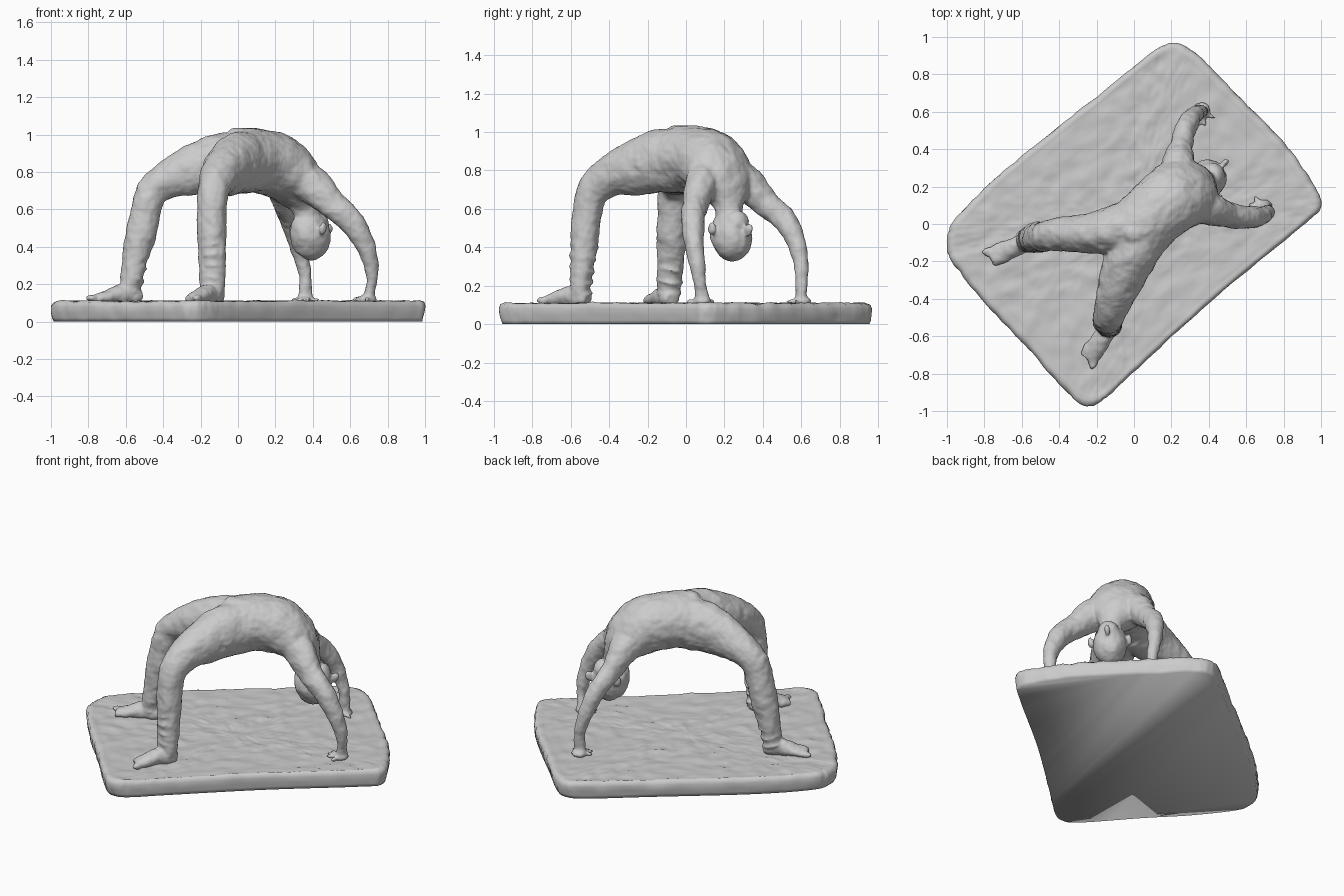
import bpy, bmesh, math
from mathutils import Vector, Matrix, noise

if "Cube" in bpy.data.objects:
    bpy.data.objects.remove(bpy.data.objects["Cube"])


def spline(pts, n, closed=False):
    """Catmull-Rom through points of any dimension."""
    out, m = [], len(pts)
    get = (lambda i: pts[i % m]) if closed else (lambda i: pts[max(0, min(m - 1, i))])
    for i in range(m if closed else m - 1):
        a, b, c, d = (get(i + k) for k in (-1, 0, 1, 2))
        for s in range(n):
            t = s / n
            out.append([0.5 * (2 * q + (r - p) * t + (2 * p - 5 * q + 4 * r - w) * t * t
                               + (3 * q - p - 3 * r + w) * t ** 3)
                        for p, q, r, w in zip(a, b, c, d)])
    if not closed:
        out.append(list(pts[-1]))
    return out


def bridge(bm, a, b):
    n = len(a)
    for i in range(n):
        bm.faces.new((a[i], a[(i + 1) % n], b[(i + 1) % n], b[i]))


def limb(bm, pts, side, seg=24):
    """Elliptical tube; each point is x, y, z, radius along side, other radius."""
    path, side, rings = spline(pts, 5), Vector(side).normalized(), []
    for i, p in enumerate(path):
        tan = (Vector(path[min(i + 1, len(path) - 1)][:3]) - Vector(path[max(i - 1, 0)][:3])).normalized()
        u = (side - tan * side.dot(tan)).normalized()
        v = tan.cross(u)
        c = Vector(p[:3])
        rings.append([bm.verts.new(c + u * p[3] * math.cos(k * math.tau / seg)
                                   + v * p[4] * math.sin(k * math.tau / seg)) for k in range(seg)])
    for a, b in zip(rings, rings[1:]):
        bridge(bm, a, b)
    bm.faces.new(rings[0][::-1])
    bm.faces.new(rings[-1])


def ball(bm, c, r, yaw=0.0, tilt=0.0):
    """Ellipsoid with its local x turned to yaw and pitched by tilt (degrees)."""
    m = (Matrix.Translation(c) @ Matrix.Rotation(math.radians(yaw), 4, 'Z')
         @ Matrix.Rotation(math.radians(tilt), 4, 'Y') @ Matrix.Diagonal((*r, 1)))
    bmesh.ops.create_uvsphere(bm, u_segments=24, v_segments=14, radius=1, matrix=m)


def finish(bm, name):
    bmesh.ops.recalc_face_normals(bm, faces=bm.faces)
    me = bpy.data.meshes.new(name)
    bm.to_mesh(me)
    bm.free()
    me.polygons.foreach_set("use_smooth", [True] * len(me.polygons))
    ob = bpy.data.objects.new(name, me)
    bpy.context.collection.objects.link(ob)
    return ob


# Base slab: rough hewn outline, chipped sides, bumpy top, flat underside
outline = [(-1, -.1), (-.96, .02), (-.7, .28), (-.2, .68), (.1, .92), (.22, .97), (.32, .92),
           (.5, .74), (.8, .44), (.94, .24), (1, .1), (.9, -.01), (.45, -.38), (0, -.79),
           (-.15, -.93), (-.24, -.97), (-.34, -.92), (-.6, -.63), (-.8, -.42), (-.97, -.2)]
edge = spline(outline, 14, True)
levels = [(.985, 0), (.992, .02), (.998, .05), (1, .08), (.99, .1), (.97, .11)]
levels += [(.97 * (1 - i / 42), .107) for i in range(1, 42)]
bm = bmesh.new()
rings = []
for j, (s, z) in enumerate(levels):
    ring = []
    for x, y in edge:
        p = Vector((x * s, y * s, z))
        if j:
            k = .008 * noise.noise(p * 14) + .004 * noise.noise(p * 35)
            if j < 5:
                p.x *= 1 + k
                p.y *= 1 + k
            if j > 2:
                p.z += k
        ring.append(bm.verts.new(p))
    rings.append(ring)
for a, b in zip(rings, rings[1:]):
    bridge(bm, a, b)
bm.faces.new(rings[0][::-1])
bm.faces.new(rings[-1])
finish(bm, "rough_base_slab")

# Figure: all parts overlap in one mesh and are fused by a voxel remesh
bm = bmesh.new()

# Torso arching from pelvis over chest to the neck
limb(bm, [(-.06, -.09, .85, .13, .13), (.02, -.03, .865, .175, .165), (.11, .06, .86, .175, .17),
          (.2, .13, .835, .185, .17), (.28, .18, .77, .19, .145), (.33, .21, .69, .15, .11),
          (.36, .22, .61, .075, .075), (.375, .225, .54, .07, .07)], (1, -1, 0))
ball(bm, (0, -.05, .99), (.06, .06, .045))

# Legs with bent knees
limb(bm, [(-.575, -.09, .15, .055, .05), (-.57, -.088, .22, .063, .058), (-.55, -.08, .34, .07, .068),
          (-.52, -.072, .46, .08, .082), (-.495, -.068, .58, .08, .08), (-.46, -.062, .69, .08, .085),
          (-.38, -.053, .755, .09, .1), (-.25, -.05, .805, .105, .135),
          (-.11, -.035, .84, .13, .16), (.02, 0, .85, .15, .165)], (0, 1, 0))
limb(bm, [(-.13, -.55, .15, .06, .045), (-.135, -.548, .22, .07, .052), (-.137, -.535, .34, .073, .063),
          (-.14, -.525, .46, .078, .072), (-.14, -.515, .58, .079, .074), (-.132, -.485, .69, .083, .085),
          (-.105, -.4, .765, .1, .105), (-.055, -.26, .815, .125, .145),
          (.01, -.12, .85, .14, .165), (.06, 0, .85, .15, .165)], (1, -.2, 0))
ball(bm, (-.495, -.067, .7), (.05, .07, .06))
ball(bm, (-.138, -.52, .7), (.07, .045, .055))

# Trouser creases and cuffs
for base, top, r in (((-.577, -.088), (-.535, -.076), .066), ((-.133, -.548), (-.138, -.53), .064)):
    for i in range(5):
        t = i / 4
        c = (base[0] + (top[0] - base[0]) * t, base[1] + (top[1] - base[1]) * t, .165 + .24 * t)
        ball(bm, c, (r + .012 * t, r + .012 * t, .016), 40 * i, 14)

# Feet: instep, ball and toes
for heel, yaw, n in (((-.565, -.09), 204, .27), ((-.13, -.55), 236, .26)):
    d = Vector((math.cos(math.radians(yaw)), math.sin(math.radians(yaw)), 0))
    s = Vector((-d.y, d.x, 0))
    h = Vector((*heel, 0))
    e = h + d * n
    limb(bm, [(*(h - d * .045)[:2], .13, .04, .03), (*h[:2], .14, .052, .055),
              (*(h + d * .08)[:2], .145, .05, .05), (*(h + d * .16)[:2], .13, .055, .032),
              (*(e - d * .05)[:2], .122, .05, .026)], s)
    for i in range(5):
        o = h + d * (n - .05 - .014 * i) + s * (i - 2) * .021 * (1 if yaw < 220 else -1)
        ball(bm, (o.x, o.y, .125), (.036, .013, .02), yaw)

# Arms reaching over and down
limb(bm, [(.3, .14, .79, .11, .1), (.4, .085, .725, .09, .1), (.5, .05, .63, .068, .075),
          (.615, .035, .525, .058, .066), (.69, .048, .385, .046, .05), (.716, .068, .25, .035, .033),
          (.708, .078, .17, .035, .028), (.7, .085, .12, .045, .035)], (0, 1, 0))
limb(bm, [(.23, .22, .79, .11, .1), (.235, .32, .725, .09, .095), (.25, .41, .635, .062, .07),
          (.28, .515, .54, .055, .062), (.32, .58, .41, .046, .047), (.357, .602, .26, .033, .034),
          (.362, .6, .17, .036, .028), (.36, .6, .12, .045, .035)], (1, 0, 0))

# Hands with spread fingers
for (x, y), yaw in (((.695, .085), 190), ((.36, .6), 260)):
    ball(bm, (x, y, .12), (.05, .048, .025), yaw)
    for a in (-60, -25, 0, 25, 75):
        r = math.radians(yaw + a)
        ball(bm, (x + .045 * math.cos(r), y + .045 * math.sin(r), .117), (.04, .012, .014), yaw + a)

# Head hanging down, with nose, chin and ears
ball(bm, (.385, .235, .46), (.135, .103, .112), 45, 72)
ball(bm, (.425, .265, .52), (.06, .065, .07), 45)
ball(bm, (.485, .325, .49), (.025, .018, .035), 45, 20)
for x, y in ((.295, .305), (.455, .135)):
    ball(bm, (x, y, .5), (.024, .014, .036), 45, 15)

figure = finish(bm, "bridging_figure")
fuse = figure.modifiers.new("fuse", 'REMESH')
fuse.mode, fuse.voxel_size, fuse.use_smooth_shade = 'VOXEL', .009, True
blend = figure.modifiers.new("blend", 'SMOOTH')
blend.factor, blend.iterations = .5, 6

# Hand-modelled clay surface
clay = bpy.data.textures.new("clay", 'CLOUDS')
clay.noise_scale = .07
bumps = figure.modifiers.new("bumps", 'DISPLACE')
bumps.texture, bumps.strength, bumps.mid_level = clay, .016, .45
